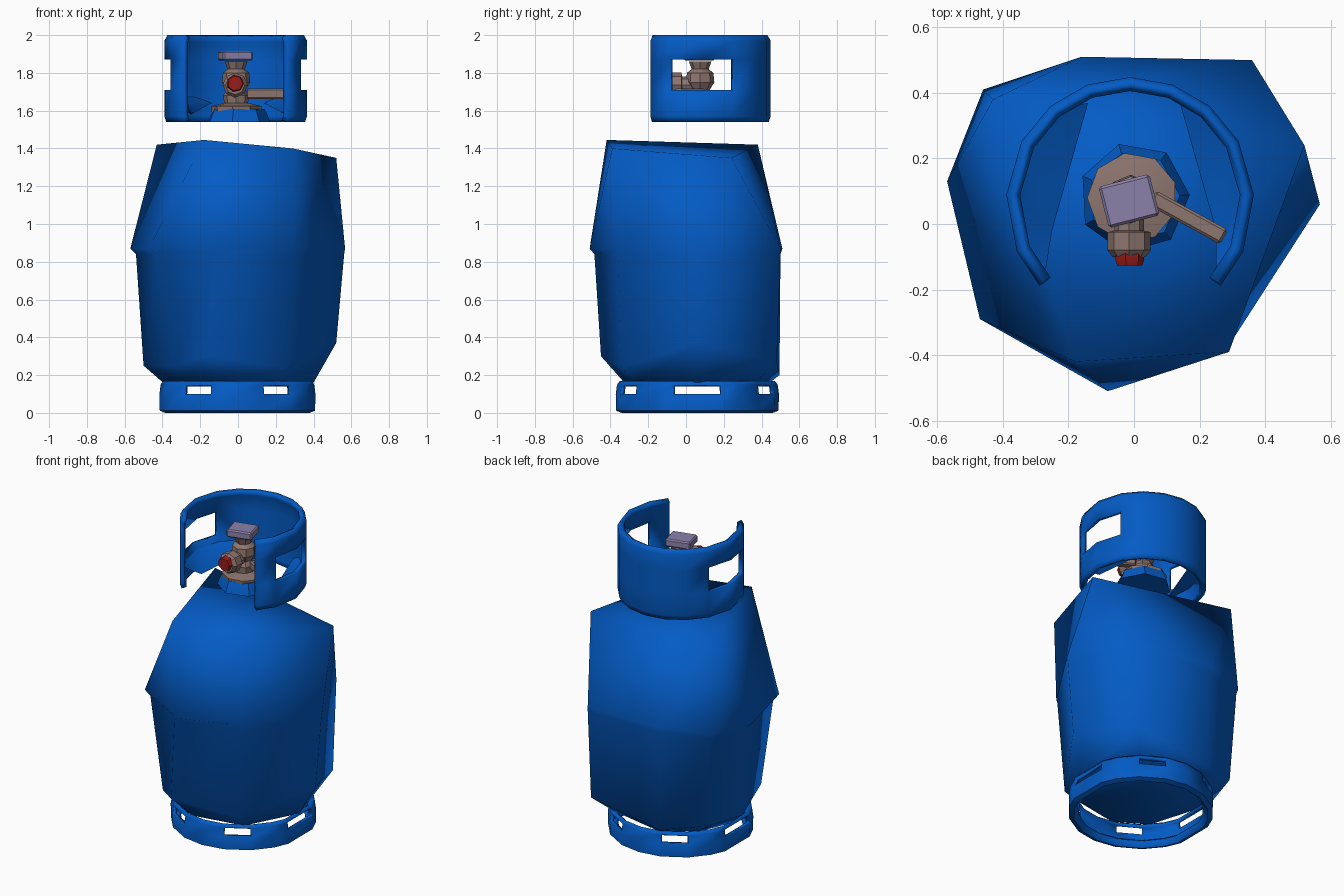
import bpy, bmesh, math
from mathutils import Vector, Matrix

if "Cube" in bpy.data.objects:
    bpy.data.objects.remove(bpy.data.objects["Cube"])


def material(name, rgb):
    m = bpy.data.materials.new(name)
    m.diffuse_color = (*rgb, 1)
    m.use_nodes = True
    m.node_tree.nodes["Principled BSDF"].inputs["Base Color"].default_value = m.diffuse_color
    return m


BLUE = material("blue paint", (0.001, 0.105, 0.56))
BRASS = material("brown metal", (0.27, 0.18, 0.16))
GREY = material("lilac grey", (0.26, 0.22, 0.40))
RED = material("red cap", (0.32, 0.012, 0.01))


def finish(name, bm, mat, angle=30):
    bmesh.ops.remove_doubles(bm, verts=bm.verts, dist=1e-4)
    bmesh.ops.recalc_face_normals(bm, faces=bm.faces)
    me = bpy.data.meshes.new(name)
    bm.to_mesh(me)
    bm.free()
    ob = bpy.data.objects.new(name, me)
    bpy.context.collection.objects.link(ob)
    me.materials.append(mat)
    bpy.context.view_layer.objects.active = ob
    ob.select_set(True)
    if angle:
        bpy.ops.object.shade_smooth_by_angle(angle=math.radians(angle))
    ob.select_set(False)
    return ob


def loft(name, rings, mat, angle=30):
    """Skin closed rings of equal length and cap both ends."""
    bm = bmesh.new()

    def face(pts):
        out = []
        for p in pts:
            if not out or (Vector(p) - Vector(out[-1])).length > 1e-5:
                out.append(p)
        if len(out) > 1 and (Vector(out[0]) - Vector(out[-1])).length < 1e-5:
            out.pop()
        if len(out) > 2:
            bm.faces.new([bm.verts.new(p) for p in out])

    for a, b in zip(rings, rings[1:]):
        for i in range(len(a)):
            j = (i + 1) % len(a)
            face([a[i], a[j], b[j], b[i]])
    face(rings[0])
    face(rings[-1])
    return finish(name, bm, mat, angle)


def shell(name, centre, angles, rows, skip, thick, mat):
    """Curved wall; rows are (radius, z), skipped cells become windows."""
    bm = bmesh.new()

    def at(a, row):
        t = math.radians(a)
        return (centre[0] + row[0] * math.cos(t), centre[1] + row[0] * math.sin(t), row[1])

    for i in range(len(angles) - 1):
        for k in range(len(rows) - 1):
            if not skip(i, k):
                quad = [(angles[i], rows[k]), (angles[i + 1], rows[k]),
                        (angles[i + 1], rows[k + 1]), (angles[i], rows[k + 1])]
                bm.faces.new([bm.verts.new(at(*q)) for q in quad])
    ob = finish(name, bm, mat, 50)
    mod = ob.modifiers.new("thickness", "SOLIDIFY")
    mod.thickness = thick
    mod.offset = -1
    return ob


def turned(name, base, direction, profile, sides, mat, turn=0.0):
    """Faceted solid of revolution: profile is (radius, distance along axis)."""
    rot = Vector(direction).to_track_quat('Z', 'Y').to_matrix()
    rings = []
    for r, h in profile:
        rings.append([tuple(Vector(base) + rot @ Vector((
            r * math.cos(turn + 2 * math.pi * i / sides),
            r * math.sin(turn + 2 * math.pi * i / sides), h))) for i in range(sides)])
    return loft(name, rings, mat, 30)


def box(name, centre, size, turn, mat):
    bm = bmesh.new()
    bmesh.ops.create_cube(bm, size=1, matrix=Matrix.Translation(centre)
                          @ Matrix.Rotation(turn, 4, 'Z') @ Matrix.Diagonal((*size, 1)))
    bmesh.ops.bevel(bm, geom=bm.edges[:], offset=0.008, segments=1, affect='EDGES')
    return finish(name, bm, mat, 0)


# Irregular eight-sided tank with a tilted four-cornered top
t1, t2 = (-0.43, 0.38, 1.42), (-0.18, -0.42, 1.445)
t3, t4 = (0.29, -0.39, 1.40), (0.52, 0.24, 1.35)
top = [t2, t3, t4, t4, t1, t1, t1, t2]
middle = [(x, y, 0.87) for x, y in [(-0.08, -0.51), (0.29, -0.37), (0.567, 0.06), (0.36, 0.50),
                                    (-0.16, 0.51), (-0.46, 0.41), (-0.57, 0.13), (-0.47, -0.29)]]
ledge = [(x, y, 0.84) for x, y in [(-0.12, -0.485), (0.29, -0.36), (0.562, 0.06), (0.36, 0.50),
                                   (-0.16, 0.50), (-0.455, 0.40), (-0.54, 0.13), (-0.43, -0.29)]]
low = [(-0.17, -0.45, 0.30), (0.25, -0.34, 0.24), (0.52, 0.06, 0.37), (0.35, 0.48, 0.27),
       (-0.16, 0.495, 0.20), (-0.42, 0.38, 0.25), (-0.50, 0.13, 0.25), (-0.34, -0.29, 0.25)]
bottom = [(0.40 * math.cos(a), 0.06 + 0.40 * math.sin(a), 0.16)
          for a in (math.radians(d) for d in (-105, -55, 0, 50, 107, 140, 172, 222))]
loft("tank", [bottom, low, ledge, middle, top], BLUE, 180)

# Foot ring with six slots, those at the sides wider
foot_angles = []
for i in range(6):
    half = 17 if i % 3 == 0 else 11
    foot_angles += [60 * i - half, 60 * i + half, 60 * i + 30]
foot_angles.append(343)
shell("foot_ring", (-0.003, 0.06), foot_angles,
      [(0.37, 0.03), (0.40, 0.0), (0.43, 0.012), (0.432, 0.10), (0.425, 0.15), (0.41, 0.17)],
      lambda i, k: k == 3 and i % 3 == 0, 0.025, BLUE)

# Collar, open at the front, with a big window each side
collar_centre = (-0.012, 0.07)
collar_angles = [-43, -24, 3, 29, 50, 70, 90, 110, 130, 151, 177, 204, 223]
shell("collar", collar_centre, collar_angles,
      [(0.368, 1.54), (0.378, 1.57), (0.378, 1.71), (0.378, 1.87), (0.378, 1.97), (0.362, 2.0)],
      lambda i, k: k == 2 and i in (1, 2, 9, 10), 0.03, BLUE)

# Sloping inner lips under the windows
for side, name in ((-1, "left_inner_lip"), (1, "right_inner_lip")):
    bm = bmesh.new()
    pts = [(-0.012 + side * 0.36 * math.cos(math.radians(a)),
            0.07 + 0.36 * math.sin(math.radians(a)), 1.68) for a in (-43, -24, 3, 29, 50)]
    pts.append((side * 0.14, 0.37, 1.64))
    pts.append((side * 0.25, -0.02, 1.58))
    bm.faces.new([bm.verts.new(p) for p in pts])
    bmesh.ops.triangulate(bm, faces=bm.faces[:])
    finish(name, bm, BLUE, 60)

# Neck and valve
turned("neck", (0, 0.08, 1.54), (0, 0, 1), [(0.17, 0), (0.155, 0.04), (0.14, 0.07)], 7, BLUE, 0.5)
turned("valve_base", (-0.005, 0.08, 1.56), (0, 0, 1), [(0.13, 0), (0.138, 0.064), (0.07, 0.08)], 9, BRASS)
turned("valve_stem", (-0.01, 0.075, 1.61), (0, 0, 1),
       [(0.06, 0), (0.068, 0.07), (0.05, 0.10), (0.075, 0.14), (0.07, 0.19), (0.045, 0.21), (0.06, 0.25)], 8, BRASS)
turned("outlet", (-0.015, 0.05, 1.735), (0, -1, 0),
       [(0.045, 0), (0.045, 0.07), (0.066, 0.075), (0.066, 0.13), (0.05, 0.15)], 8, BRASS)
turned("outlet_cap", (-0.015, -0.09, 1.745), (0, -1, 0), [(0.046, 0), (0.046, 0.02), (0.040, 0.036)], 7, RED)
box("valve_knob", (-0.015, 0.07, 1.89), (0.16, 0.13, 0.05), 0.25, GREY)
box("side_lever", (0.165, 0.02, 1.69), (0.25, 0.05, 0.055), -0.5, BRASS)
